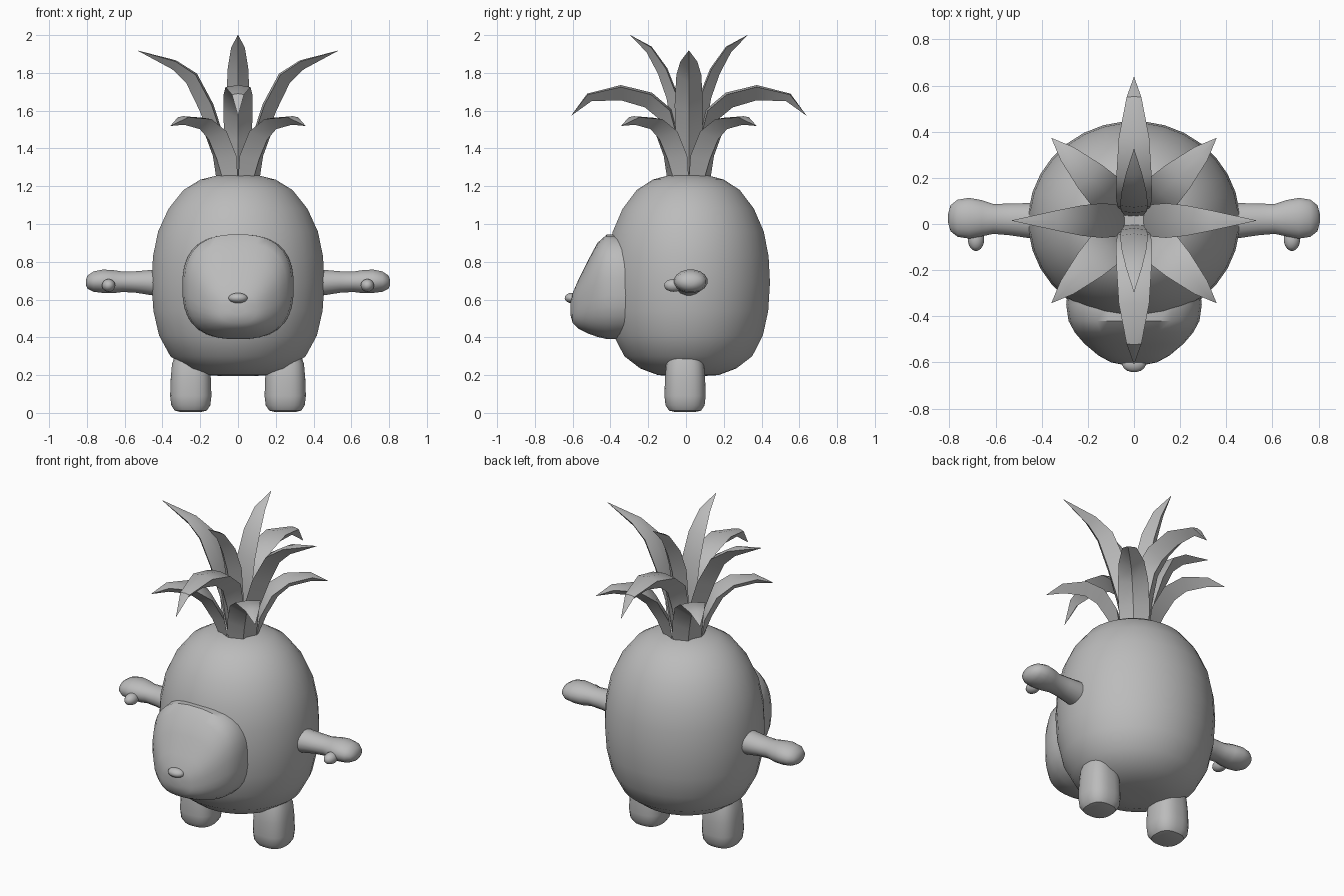
import bpy, bmesh, math
from mathutils import Vector

old = bpy.data.objects.get("Cube")
if old:
    bpy.data.objects.remove(old, do_unlink=True)

grey = bpy.data.materials.new("plain_grey")
grey.use_nodes = True
grey.diffuse_color = (0.5, 0.5, 0.5, 1)
grey.node_tree.nodes["Principled BSDF"].inputs["Base Color"].default_value = (0.5, 0.5, 0.5, 1)


def loft(name, rings, angle=40):
    """Skin a list of equal closed rings and cap both ends."""
    bm = bmesh.new()
    loops = [[bm.verts.new(p) for p in ring] for ring in rings]
    n = len(loops[0])
    for a, b in zip(loops, loops[1:]):
        for i in range(n):
            j = (i + 1) % n
            bm.faces.new((a[i], a[j], b[j], b[i]))
    bm.faces.new(loops[0][::-1])
    bm.faces.new(loops[-1])
    bmesh.ops.remove_doubles(bm, verts=bm.verts, dist=0.0005)
    bmesh.ops.recalc_face_normals(bm, faces=bm.faces)
    mesh = bpy.data.meshes.new(name)
    bm.to_mesh(mesh)
    bm.free()
    mesh.materials.append(grey)
    obj = bpy.data.objects.new(name, mesh)
    bpy.context.collection.objects.link(obj)
    bpy.ops.object.select_all(action="DESELECT")
    obj.select_set(True)
    bpy.context.view_layer.objects.active = obj
    bpy.ops.object.shade_smooth_by_angle(angle=math.radians(angle))
    return obj


def oval(a, b, power=2, sides=24):
    """Points of a superellipse with half sizes a and b."""
    pts = []
    for i in range(sides):
        t = 2 * math.pi * (i + 0.5) / sides
        c, s = math.cos(t), math.sin(t)
        pts.append((a * math.copysign(abs(c) ** (2 / power), c),
                    b * math.copysign(abs(s) ** (2 / power), s)))
    return pts


def ellipsoid(name, centre, size, steps=8):
    rings = []
    for k in range(steps + 1):
        t = math.pi * k / steps
        r = max(math.sin(t), 0.001)
        rings.append([Vector(centre) + Vector((u, v, -size[2] * math.cos(t)))
                      for u, v in oval(size[0] * r, size[1] * r, sides=16)])
    return loft(name, rings)


# Rounded fruit body: radius, height
body = [(0.08, 0.195), (0.17, 0.2), (0.27, 0.235), (0.36, 0.3), (0.42, 0.41),
        (0.45, 0.54), (0.46, 0.69), (0.452, 0.83), (0.425, 0.96), (0.37, 1.08),
        (0.29, 1.18), (0.2, 1.235), (0.1, 1.26), (0.03, 1.262)]
loft("body", [[(u, v + 0.012, z) for u, v in oval(r, r * 0.945, sides=32)]
              for r, z in body])

# Muzzle: depth, half width, bottom, top
muzzle = [(-0.2, 0.28, 0.4, 0.93), (-0.35, 0.295, 0.39, 0.945),
          (-0.42, 0.285, 0.39, 0.945), (-0.47, 0.258, 0.402, 0.9),
          (-0.52, 0.215, 0.42, 0.805), (-0.57, 0.155, 0.445, 0.705),
          (-0.6, 0.1, 0.475, 0.635), (-0.612, 0.04, 0.52, 0.59)]
loft("muzzle", [[(u, y, (lo + hi) / 2 + v) for u, v in oval(w, (hi - lo) / 2, 2.6, 32)]
                for y, w, lo, hi in muzzle])
ellipsoid("nose", (0, -0.605, 0.608), (0.052, 0.038, 0.027))

# Legs: half size, height
leg = [(0.05, 0.004), (0.085, 0.012), (0.104, 0.04), (0.11, 0.09),
       (0.107, 0.18), (0.1, 0.26), (0.085, 0.3), (0.03, 0.33)]
# Arms: distance out, y centre, half depth, z centre, half height
arm = [(0.38, 0.015, 0.08, 0.69, 0.075), (0.46, 0.015, 0.077, 0.69, 0.068),
       (0.54, 0.02, 0.07, 0.693, 0.058), (0.61, 0.022, 0.066, 0.694, 0.055),
       (0.66, 0.025, 0.08, 0.695, 0.062), (0.715, 0.025, 0.09, 0.697, 0.063),
       (0.765, 0.025, 0.082, 0.695, 0.055), (0.795, 0.025, 0.058, 0.692, 0.037),
       (0.806, 0.025, 0.02, 0.69, 0.014)]
for side, word in ((1, "left"), (-1, "right")):
    loft(word + "_leg", [[(side * 0.25 + u, v - 0.005, z) for u, v in oval(r, r, 2.6)]
                         for r, z in leg])
    loft(word + "_arm", [[(side * x, y + u, z + v) for u, v in oval(d, h, sides=16)]
                         for x, y, d, z, h in arm])
    ellipsoid(word + "_thumb", (side * 0.685, -0.065, 0.675), (0.036, 0.052, 0.034))


def leaf(name, heading, path):
    """Keeled leaf: each station is reach, height, half width, keel depth."""
    out = Vector((math.cos(heading), math.sin(heading), 0))
    across = Vector((-out.y, out.x, 0))
    up = Vector((0, 0, 1))
    base = Vector((0, 0.015, 0))
    rings = []
    for i, (r, z, w, keel) in enumerate(path):
        r0, z0 = path[max(i - 1, 0)][:2]
        r1, z1 = path[min(i + 1, len(path) - 1)][:2]
        normal = (out * (z1 - z0) - up * (r1 - r0)).normalized()
        p = base + out * r + up * z
        rings.append([p - across * w, p + normal * keel,
                      p + across * w, p - normal * keel * 0.15])
    loft(name, rings, 35)


# Crown leaves
short = [(0.08, 1.23, 0.08, 0.03), (0.1, 1.36, 0.088, 0.06), (0.17, 1.49, 0.085, 0.065),
         (0.27, 1.555, 0.072, 0.055), (0.41, 1.565, 0.04, 0.04), (0.505, 1.52, 0.001, 0.001)]
wide = [(0.04, 1.23, 0.05, 0.03), (0.08, 1.45, 0.07, 0.06), (0.14, 1.63, 0.075, 0.07),
        (0.225, 1.79, 0.066, 0.065), (0.33, 1.86, 0.045, 0.045), (0.53, 1.918, 0.001, 0.001)]
droop = [(0.04, 1.23, 0.05, 0.03), (0.06, 1.45, 0.072, 0.06), (0.1, 1.6, 0.078, 0.075),
         (0.2, 1.685, 0.076, 0.075), (0.36, 1.725, 0.066, 0.07), (0.535, 1.685, 0.032, 0.04),
         (0.622, 1.575, 0.001, 0.001)]
upright = [(0.02, 1.23, 0.04, 0.02), (0.04, 1.5, 0.055, 0.05), (0.065, 1.68, 0.06, 0.055),
           (0.12, 1.82, 0.055, 0.05), (0.2, 1.935, 0.036, 0.035), (0.31, 2.0, 0.001, 0.001)]
quarter = math.pi / 2
for k, word in enumerate(("left", "back", "right", "front")):
    leaf(word + "_corner_leaf", quarter * (k + 0.5), short)
    leaf(word + "_long_leaf", quarter * k, droop if k % 2 else wide)
    if k % 2:
        leaf(word + "_upright_leaf", quarter * k, upright)
